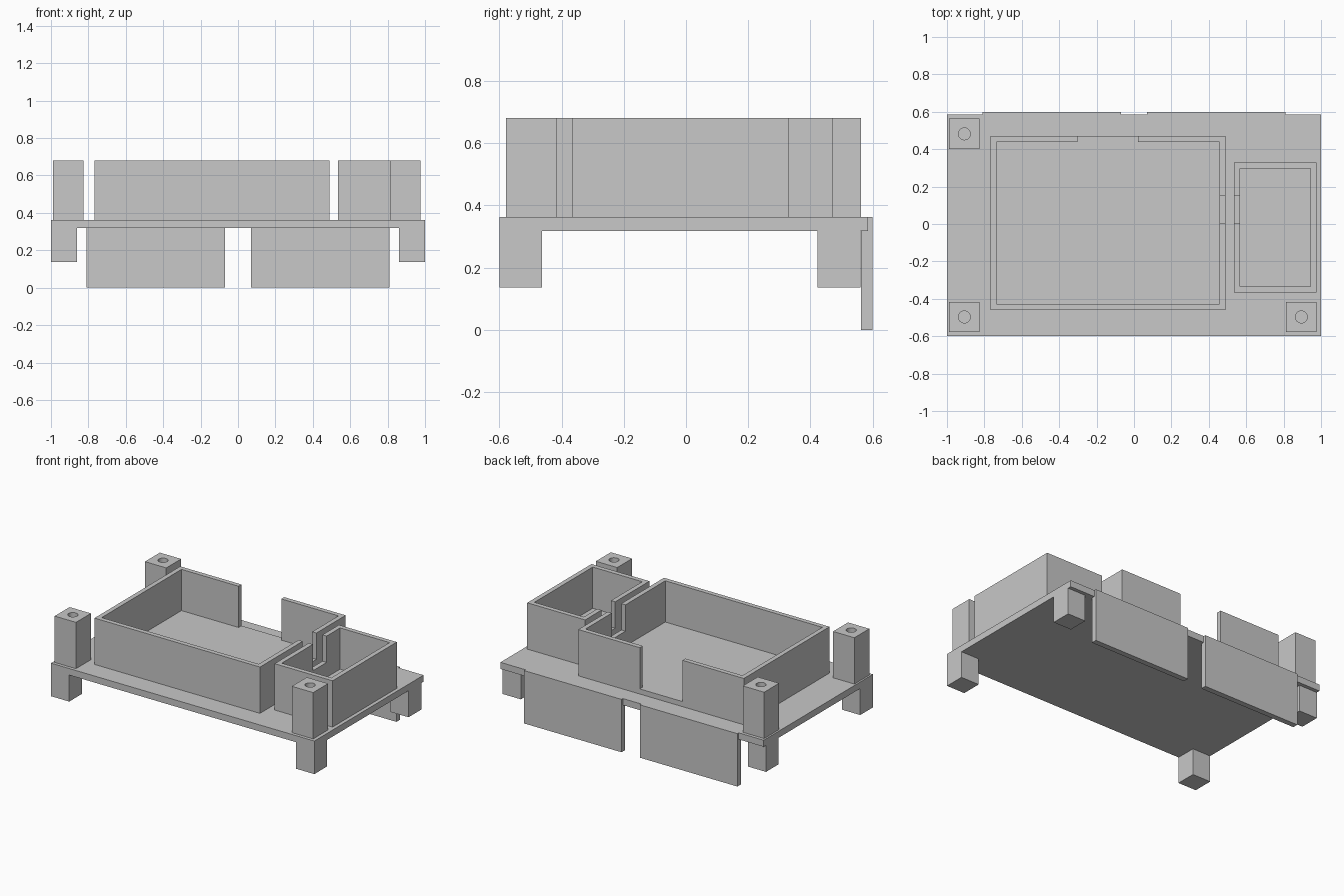
import bpy, bmesh

if "Cube" in bpy.data.objects:
    bpy.data.objects.remove(bpy.data.objects["Cube"], do_unlink=True)

# Single flat grey for the whole enclosure
grey = bpy.data.materials.new("plain_grey")
grey.use_nodes = True
colour = (0.58, 0.58, 0.58, 1)
grey.diffuse_color = colour
grey.node_tree.nodes["Principled BSDF"].inputs["Base Color"].default_value = colour

LEG_LOW, PLATE_LOW, PLATE_TOP = 0.136, 0.318, 0.363
FLOOR_TOP, SLOT_LOW, WALL_TOP = 0.398, 0.5, 0.681
ABOVE = 0.8
WALL = 0.032


def prism(name, points, sweep):
    """Extrude a closed planar outline along a vector."""
    bm = bmesh.new()
    face = bm.faces.new([bm.verts.new(p) for p in points])
    result = bmesh.ops.extrude_face_region(bm, geom=[face], use_keep_orig=True)
    moved = [g for g in result["geom"] if isinstance(g, bmesh.types.BMVert)]
    bmesh.ops.translate(bm, verts=moved, vec=sweep)
    bmesh.ops.recalc_face_normals(bm, faces=bm.faces)
    mesh = bpy.data.meshes.new(name)
    bm.to_mesh(mesh)
    bm.free()
    mesh.materials.append(grey)
    obj = bpy.data.objects.new(name, mesh)
    bpy.context.collection.objects.link(obj)
    return obj


def box(name, x0, x1, y0, y1, z0, z1):
    outline = [(x0, y0, z0), (x1, y0, z0), (x1, y1, z0), (x0, y1, z0)]
    return prism(name, outline, (0, 0, z1 - z0))


def cut(target, cutter):
    """Subtract the cutter from the target and discard it."""
    cutter.hide_render = True
    mod = target.modifiers.new("cut", "BOOLEAN")
    mod.operation = "DIFFERENCE"
    mod.solver = "EXACT"
    mod.object = cutter
    bpy.ops.object.select_all(action="DESELECT")
    bpy.context.view_layer.objects.active = target
    target.select_set(True)
    bpy.ops.object.modifier_apply(modifier=mod.name)
    bpy.data.objects.remove(cutter, do_unlink=True)


def tray(name, x0, x1, y0, y1):
    """Open-topped compartment with a raised floor and a cable slot."""
    body = box(name, x0, x1, y0, y1, PLATE_TOP, WALL_TOP)
    cut(body, box("cavity_cutter", x0 + WALL, x1 - WALL, y0 + WALL, y1 - WALL,
                  FLOOR_TOP, ABOVE))
    cut(body, box("slot_cutter", 0.44, 0.59, 0.004, 0.152, SLOT_LOW, ABOVE))
    return body


# Base plate
box("base_plate", -1, 1, -0.6, 0.585, PLATE_LOW, PLATE_TOP)

# Four short legs
for side, x in (("right", -1), ("left", 0.862)):
    for end, y in (("front", -0.6), ("back", 0.422)):
        box(f"{end}_{side}_leg", x, x + 0.138, y, y + 0.138, LEG_LOW, PLATE_LOW)

# Two hanging back panels with a thin lip behind the plate edge
for side, x in (("right", -0.81), ("left", 0.07)):
    profile = [(x, 0.562, 0), (x, 0.6, 0), (x, 0.6, PLATE_TOP),
               (x, 0.585, PLATE_TOP), (x, 0.585, PLATE_LOW), (x, 0.562, PLATE_LOW)]
    prism(f"{side}_back_panel", profile, (0.74, 0, 0))

# Large compartment, open at the back down to its floor
large = tray("large_compartment", -0.768, 0.489, -0.46, 0.47)
cut(large, box("opening_cutter", -0.302, 0.022, 0.4, 0.5, FLOOR_TOP, ABOVE))

# Small compartment
tray("small_compartment", 0.535, 0.975, -0.367, 0.33)

# Three screw posts with blind holes
for name, x, y in (("front_right_post", -0.907, -0.497),
                   ("front_left_post", 0.895, -0.497),
                   ("back_right_post", -0.907, 0.482)):
    post = box(name, x - 0.081, x + 0.081, y - 0.081, y + 0.081, PLATE_TOP, WALL_TOP)
    bpy.ops.mesh.primitive_cylinder_add(vertices=32, radius=0.032, depth=0.5,
                                        location=(x, y, WALL_TOP))
    hole = bpy.context.object
    hole.data.materials.append(grey)
    cut(post, hole)
    bpy.ops.object.shade_smooth_by_angle()
